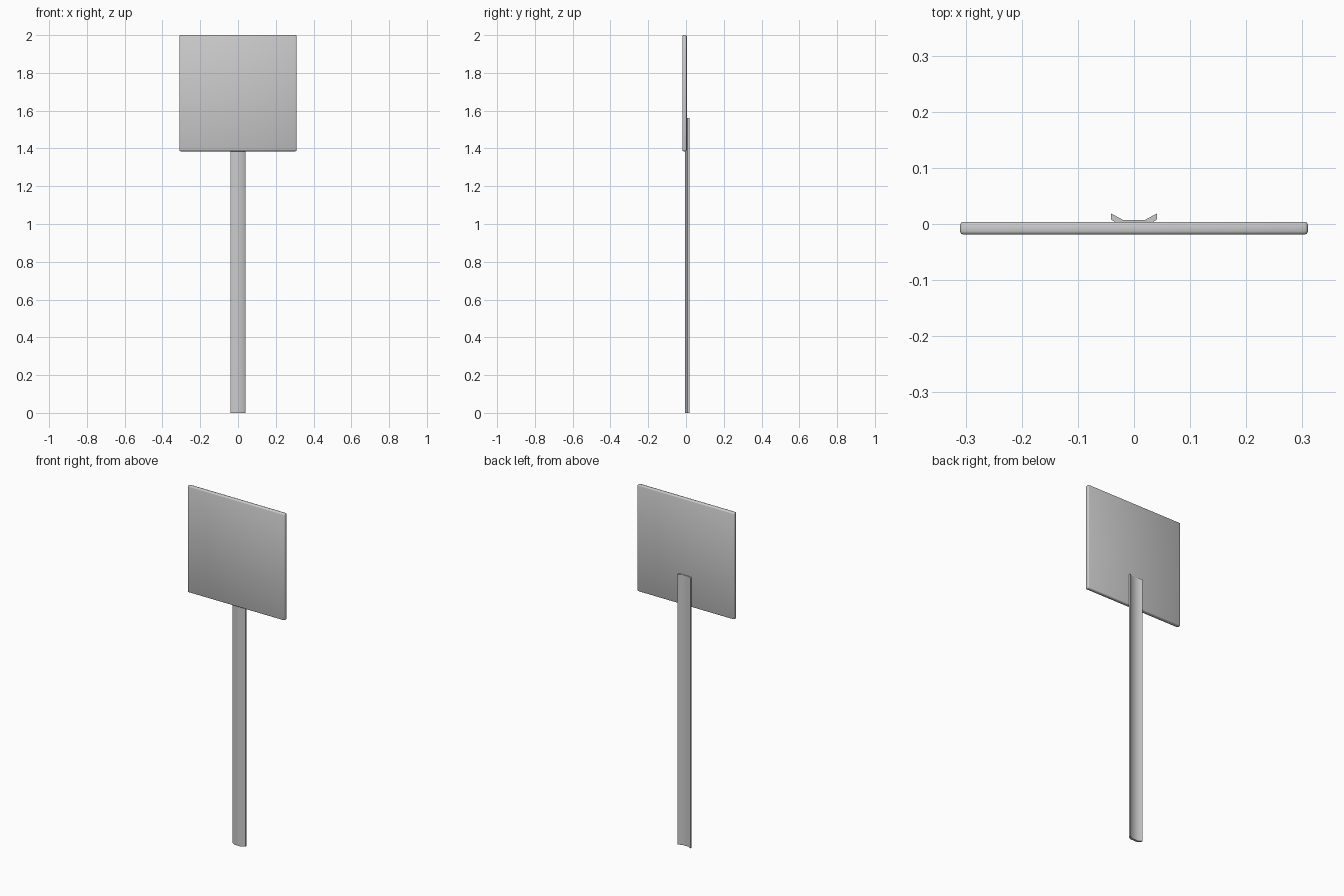
import bpy, bmesh, math

if "Cube" in bpy.data.objects:
    bpy.data.objects.remove(bpy.data.objects["Cube"])


def make_object(name, bm):
    bmesh.ops.recalc_face_normals(bm, faces=bm.faces)
    mesh = bpy.data.meshes.new(name)
    bm.to_mesh(mesh)
    bm.free()
    obj = bpy.data.objects.new(name, mesh)
    bpy.context.collection.objects.link(obj)
    return obj


# Square sign panel with softly rounded edges
bm = bmesh.new()
bmesh.ops.create_cube(bm, size=1)
bmesh.ops.scale(bm, vec=(0.62, 0.023, 0.615), verts=bm.verts)
bmesh.ops.translate(bm, vec=(0, -0.0075, 1.6925), verts=bm.verts)
bmesh.ops.bevel(bm, geom=bm.edges[:], offset=0.006, segments=2,
                profile=0.5, affect='EDGES')
for f in bm.faces:
    f.smooth = True
make_object("sign_panel", bm)

# Post: shallow folded channel, open to the back
half = [(0.02, -0.005), (0.041, 0.008), (0.041, 0.019), (0.02, 0.0075)]
profile = half + [(-x, y) for x, y in reversed(half)]
bm = bmesh.new()
base = bm.faces.new([bm.verts.new((x, y, 0)) for x, y in profile])
ext = bmesh.ops.extrude_face_region(bm, geom=[base], use_keep_orig=True)
top = [v for v in ext["geom"] if isinstance(v, bmesh.types.BMVert)]
bmesh.ops.translate(bm, vec=(0, 0, 1.56), verts=top)
post = make_object("post", bm)

bpy.context.view_layer.objects.active = post
post.select_set(True)
bpy.ops.object.shade_smooth_by_angle(angle=math.radians(35))
